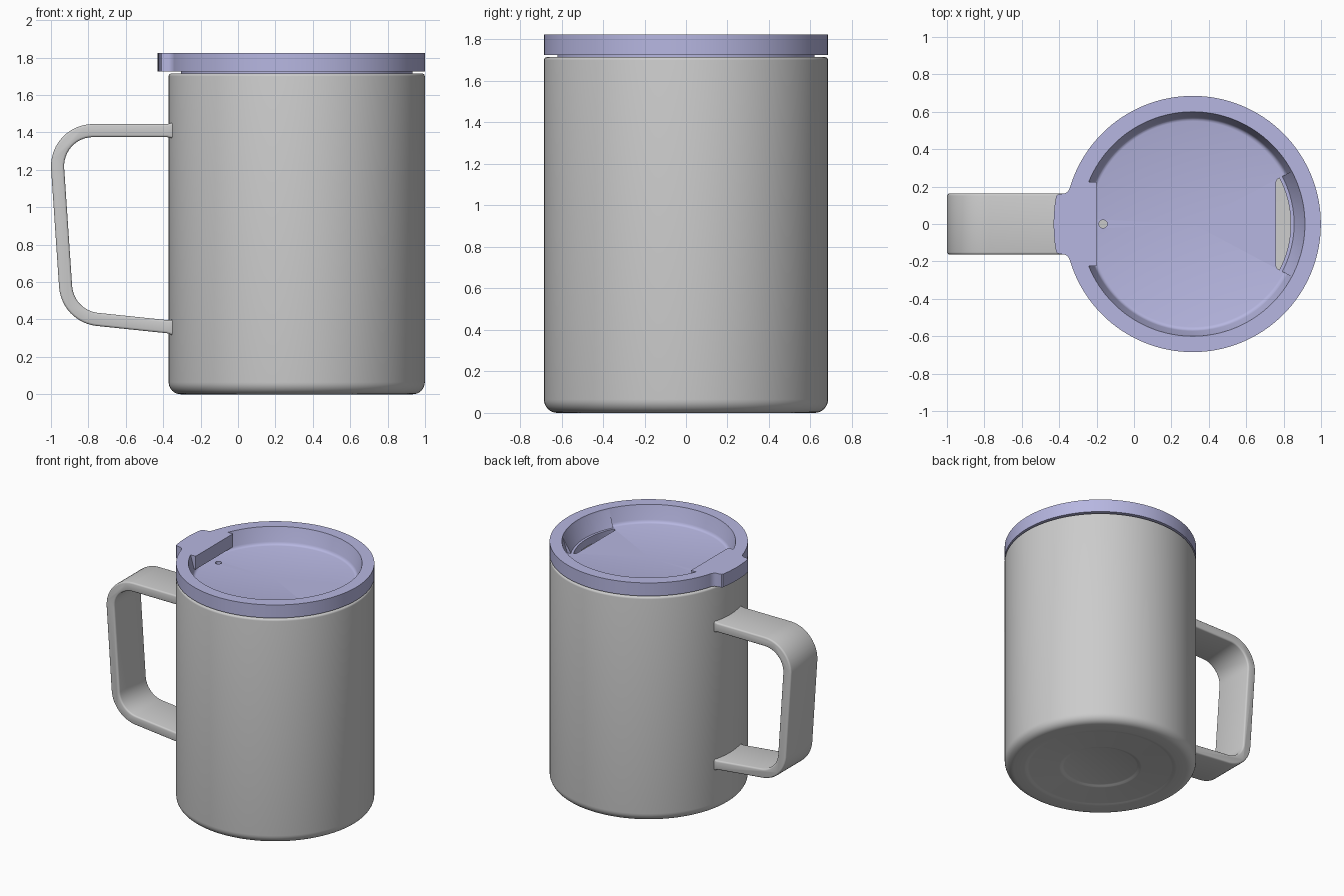
import bpy, bmesh
from math import pi, cos, sin, tan, radians
from mathutils import Vector

if "Cube" in bpy.data.objects:
    bpy.data.objects.remove(bpy.data.objects["Cube"])

CX = 0.314          # axis of the cup
N = 128


def finish(name, bm):
    bmesh.ops.remove_doubles(bm, verts=bm.verts, dist=1e-5)
    bmesh.ops.recalc_face_normals(bm, faces=bm.faces)
    me = bpy.data.meshes.new(name)
    bm.to_mesh(me)
    bm.free()
    ob = bpy.data.objects.new(name, me)
    bpy.context.collection.objects.link(ob)
    return ob


def lathe(name, profile, a0=0.0, a1=2 * pi, steps=N):
    """Revolve a closed (r, z) profile about the cup axis; cap partial turns."""
    bm = bmesh.new()
    full = a1 - a0 > 2 * pi - 1e-4
    rings = []
    for i in range(steps if full else steps + 1):
        a = a0 + (a1 - a0) * i / steps
        rings.append([bm.verts.new((CX + r * cos(a), r * sin(a), z)) for r, z in profile])
    k = len(profile)
    for i in range(steps):
        p, q = rings[i], rings[(i + 1) % len(rings)]
        for j in range(k):
            m = (j + 1) % k
            if profile[j][0] < 1e-6 and profile[m][0] < 1e-6:
                continue
            if profile[j][0] < 1e-6:
                bm.faces.new((p[j], p[m], q[m]))
            elif profile[m][0] < 1e-6:
                bm.faces.new((p[j], p[m], q[j]))
            else:
                bm.faces.new((p[j], p[m], q[m], q[j]))
    if not full:
        bm.faces.new(rings[0])
        bm.faces.new(rings[-1])
    return finish(name, bm)


def prism(name, outline, lo, hi, axis='Z'):
    """Extrude an outline along Z (xy outline) or Y (xz outline)."""
    put = (lambda p, h: (p[0], p[1], h)) if axis == 'Z' else (lambda p, h: (p[0], h, p[1]))
    bm = bmesh.new()
    a = [bm.verts.new(put(p, lo)) for p in outline]
    b = [bm.verts.new(put(p, hi)) for p in outline]
    bm.faces.new(a)
    bm.faces.new(b)
    for i in range(len(a)):
        j = (i + 1) % len(a)
        bm.faces.new((a[i], a[j], b[j], b[i]))
    return finish(name, bm)


def arc(cx, cy, r, d0, d1, n):
    return [(cx + r * cos(radians(d0 + (d1 - d0) * i / n)),
             cy + r * sin(radians(d0 + (d1 - d0) * i / n))) for i in range(n + 1)]


def activate(ob):
    bpy.ops.object.select_all(action='DESELECT')
    ob.select_set(True)
    bpy.context.view_layer.objects.active = ob


def boolean(ob, other, op):
    m = ob.modifiers.new("bool", 'BOOLEAN')
    m.operation, m.object, m.solver = op, other, 'EXACT'
    activate(ob)
    bpy.ops.object.modifier_apply(modifier=m.name)
    bpy.data.objects.remove(other)


def smooth(ob, deg=32):
    activate(ob)
    bpy.ops.object.shade_smooth_by_angle(angle=radians(deg))


# Cup body: stepped base, rounded foot and lip, hollow inside
body = lathe("cup_body",
             [(0, 0.018), (0.26, 0.018), (0.27, 0.015), (0.285, 0.009), (0.295, 0.007),
              (0.51, 0.007), (0.52, 0.005), (0.535, 0.001), (0.545, 0)]
             + arc(0.62, 0.065, 0.065, -90, 0, 8)
             + arc(0.67, 1.70, 0.015, 0, 90, 4) + arc(0.645, 1.70, 0.015, 90, 180, 4)
             + arc(0.56, 0.13, 0.07, 0, -90, 6) + [(0, 0.06)])
smooth(body)


# Handle: filleted strap path, offset to both sides and extruded
def fillet(points, r, n=12):
    pts = [Vector(p) for p in points]
    out = [pts[0]]
    for a, b, c in zip(pts, pts[1:], pts[2:]):
        u, v = (a - b).normalized(), (c - b).normalized()
        half = u.angle(v) / 2
        centre = b + (u + v).normalized() * (r / sin(half))
        s = b + u * (r / tan(half)) - centre
        e = b + v * (r / tan(half)) - centre
        turn = s.angle_signed(e)
        for i in range(n + 1):
            t = -turn * i / n
            out.append(centre + Vector((s.x * cos(t) - s.y * sin(t), s.x * sin(t) + s.y * cos(t))))
    return out + [pts[-1]]


path = fillet([(-0.335, 1.41), (-0.978, 1.41), (-0.911, 0.417), (-0.335, 0.357)], 0.19)
# extra points near the cup for a slight flare
path = [path[0], path[0].lerp(path[1], 0.1)] + path[1:-1] + [path[-1].lerp(path[-2], 0.1), path[-1]]
left, right = [], []
for i, p in enumerate(path):
    d = (path[min(i + 1, len(path) - 1)] - path[max(i - 1, 0)]).normalized()
    h = 0.045 if i in (0, len(path) - 1) else 0.035
    n = Vector((-d.y, d.x)) * h
    left.append(p + n)
    right.append(p - n)
handle = prism("handle", left + right[::-1], -0.163, 0.163, 'Y')
bev = handle.modifiers.new("edge_round", 'BEVEL')
bev.width, bev.segments, bev.limit_method, bev.angle_limit = 0.012, 3, 'ANGLE', radians(40)
activate(handle)
bpy.ops.object.modifier_apply(modifier=bev.name)
smooth(handle)

# Lid: rim with a dished top and a plug that fits in the mouth
lid = lathe("lid",
            [(0, 1.665), (0.585, 1.665), (0.585, 1.62), (0.62, 1.62), (0.62, 1.725),
             (0.685, 1.725), (0.685, 1.825), (0.60, 1.825), (0.572, 1.722),
             (0.568, 1.711), (0.56, 1.703), (0.55, 1.70), (0, 1.70)])

# Thumb tab over the handle
half = [(-0.428, 0.05), (-0.424, 0.1), (-0.416, 0.15), (-0.408, 0.158), (-0.37, 0.164),
        (-0.358, 0.17), (-0.348, 0.182), (-0.33, 0.225), (-0.2, 0.225)]
tab = prism("lid_tab", [(-0.43, 0)] + half + [(x, -y) for x, y in half[::-1]], 1.725, 1.825)
boolean(lid, tab, 'UNION')

# Sloped pouring face at the drinking side
slope = lathe("pour_slope", [(0.601, 1.822), (0.525, 1.665), (0.525, 1.64), (0.61, 1.64), (0.61, 1.822)],
              radians(-28), radians(28), 24)
boolean(lid, slope, 'UNION')

# Drinking opening and vent hole
opening = prism("opening_cutter",
                [(0.76, 0.225), (0.764, 0.238)] + arc(CX, 0, 0.524, 28, -28, 24)
                + [(0.764, -0.238), (0.76, -0.225)], 1.55, 1.75)
boolean(lid, opening, 'DIFFERENCE')
vent = prism("vent_cutter", arc(-0.165, 0, 0.022, 0, 345, 23), 1.55, 1.75)
boolean(lid, vent, 'DIFFERENCE')
smooth(lid)

mat = bpy.data.materials.new("lid_lavender")
mat.diffuse_color = (0.47, 0.47, 0.75, 1)
mat.use_nodes = True
mat.node_tree.nodes["Principled BSDF"].inputs["Base Color"].default_value = mat.diffuse_color
lid.data.materials.clear()
lid.data.materials.append(mat)
